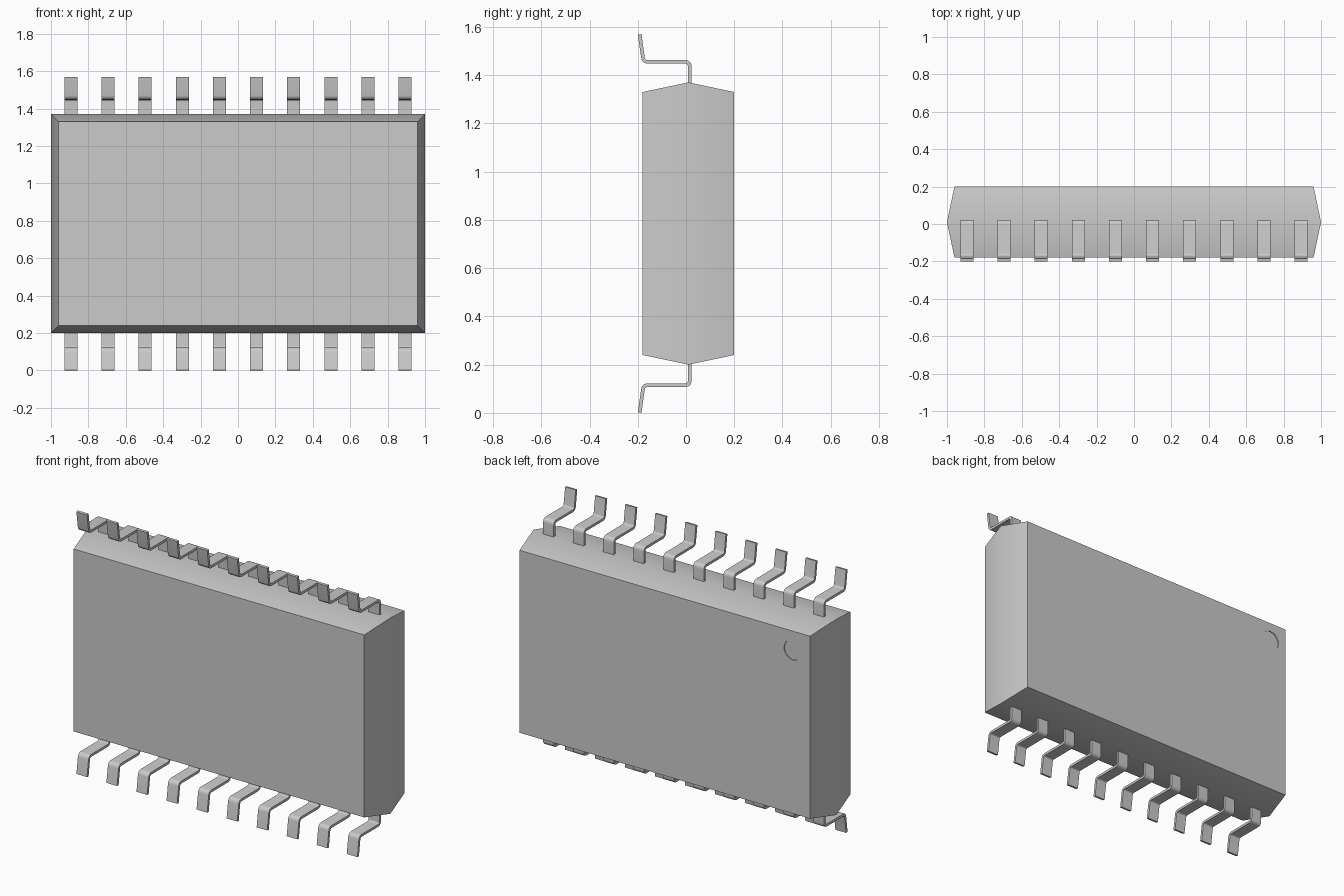
import bpy, bmesh, math
from mathutils import Vector, Matrix

cube = bpy.data.objects.get("Cube")
if cube:
    bpy.data.objects.remove(cube, do_unlink=True)

HEIGHT = 1.57
MID_Z = HEIGHT / 2
PINS, PITCH, PIN_WIDTH, PIN_THICK = 10, 0.1985, 0.07, 0.015

grey = bpy.data.materials.new("plain_grey")
grey.use_nodes = True
grey.diffuse_color = (0.6, 0.6, 0.6, 1)
grey.node_tree.nodes["Principled BSDF"].inputs["Base Color"].default_value = (0.6, 0.6, 0.6, 1)


def make_object(name, bm):
    bmesh.ops.recalc_face_normals(bm, faces=bm.faces)
    mesh = bpy.data.meshes.new(name)
    bm.to_mesh(mesh)
    bm.free()
    mesh.materials.append(grey)
    obj = bpy.data.objects.new(name, mesh)
    bpy.context.collection.objects.link(obj)
    return obj


def smooth(obj):
    bpy.ops.object.select_all(action='DESELECT')
    obj.select_set(True)
    bpy.context.view_layer.objects.active = obj
    bpy.ops.object.shade_smooth_by_angle(angle=math.radians(30))


# Body: rectangular rings, widest along the middle seam
bm = bmesh.new()
rings = []
for y, inset in ((-0.18, 0.04), (0.01, 0), (0.2, 0.04)):
    w, h = 1 - inset, 0.585 - inset
    rings.append([bm.verts.new((sx * w, y, MID_Z + sz * h))
                  for sx, sz in ((-1, -1), (1, -1), (1, 1), (-1, 1))])
for a, b in zip(rings, rings[1:]):
    for i in range(4):
        j = (i + 1) % 4
        bm.faces.new((a[i], a[j], b[j], b[i]))
bm.faces.new(rings[0])
bm.faces.new(rings[-1])
body = make_object("body", bm)

# Shallow round index dimple on the back
bm = bmesh.new()
bmesh.ops.create_cone(bm, cap_ends=True, segments=32, radius1=0.06, radius2=0.06, depth=0.02,
                      matrix=Matrix.Translation((-0.848, 0.205, 1.217))
                      @ Matrix.Rotation(math.pi / 2, 4, 'X'))
cutter = make_object("dimple_cutter", bm)
cutter.hide_render = True
cut = body.modifiers.new("dimple", 'BOOLEAN')
cut.operation, cut.solver, cut.object = 'DIFFERENCE', 'EXACT', cutter
bpy.context.view_layer.objects.active = body
bpy.ops.object.modifier_apply(modifier=cut.name)
bpy.data.objects.remove(cutter, do_unlink=True)
smooth(body)


def rounded_path(points, radius, steps=5):
    """Centre line with each inner corner replaced by an arc-like curve."""
    pts = [Vector(p) for p in points]
    path = [pts[0]]
    for a, p, b in zip(pts, pts[1:], pts[2:]):
        start = p + (a - p).normalized() * radius
        end = p + (b - p).normalized() * radius
        for i in range(steps + 1):
            t = i / steps
            path.append(start * (1 - t) ** 2 + p * 2 * t * (1 - t) + end * t ** 2)
    return path + [pts[-1]]


# Pin centre line in y and z, from inside the body to the foot
path = rounded_path([(0.015, 0.26), (0.015, 0.115), (-0.176, 0.115), (-0.192, 0.001)], 0.018)


def add_pin(bm, x, flip):
    sections = []
    for i, p in enumerate(path):
        d = (path[min(i + 1, len(path) - 1)] - path[max(i - 1, 0)]).normalized()
        n = Vector((-d.y, d.x)) * PIN_THICK / 2
        ring = []
        for sx, sn in ((-1, -1), (1, -1), (1, 1), (-1, 1)):
            q = p + n * sn
            z = HEIGHT - q.y if flip else q.y
            ring.append(bm.verts.new((x + sx * PIN_WIDTH / 2, q.x, z)))
        sections.append(ring)
    for a, b in zip(sections, sections[1:]):
        for i in range(4):
            j = (i + 1) % 4
            bm.faces.new((a[i], a[j], b[j], b[i]))
    bm.faces.new(sections[0])
    bm.faces.new(sections[-1])


# Two rows of bent pins
for name, flip in (("bottom_pins", False), ("top_pins", True)):
    bm = bmesh.new()
    for i in range(PINS):
        add_pin(bm, (i - (PINS - 1) / 2) * PITCH, flip)
    smooth(make_object(name, bm))
